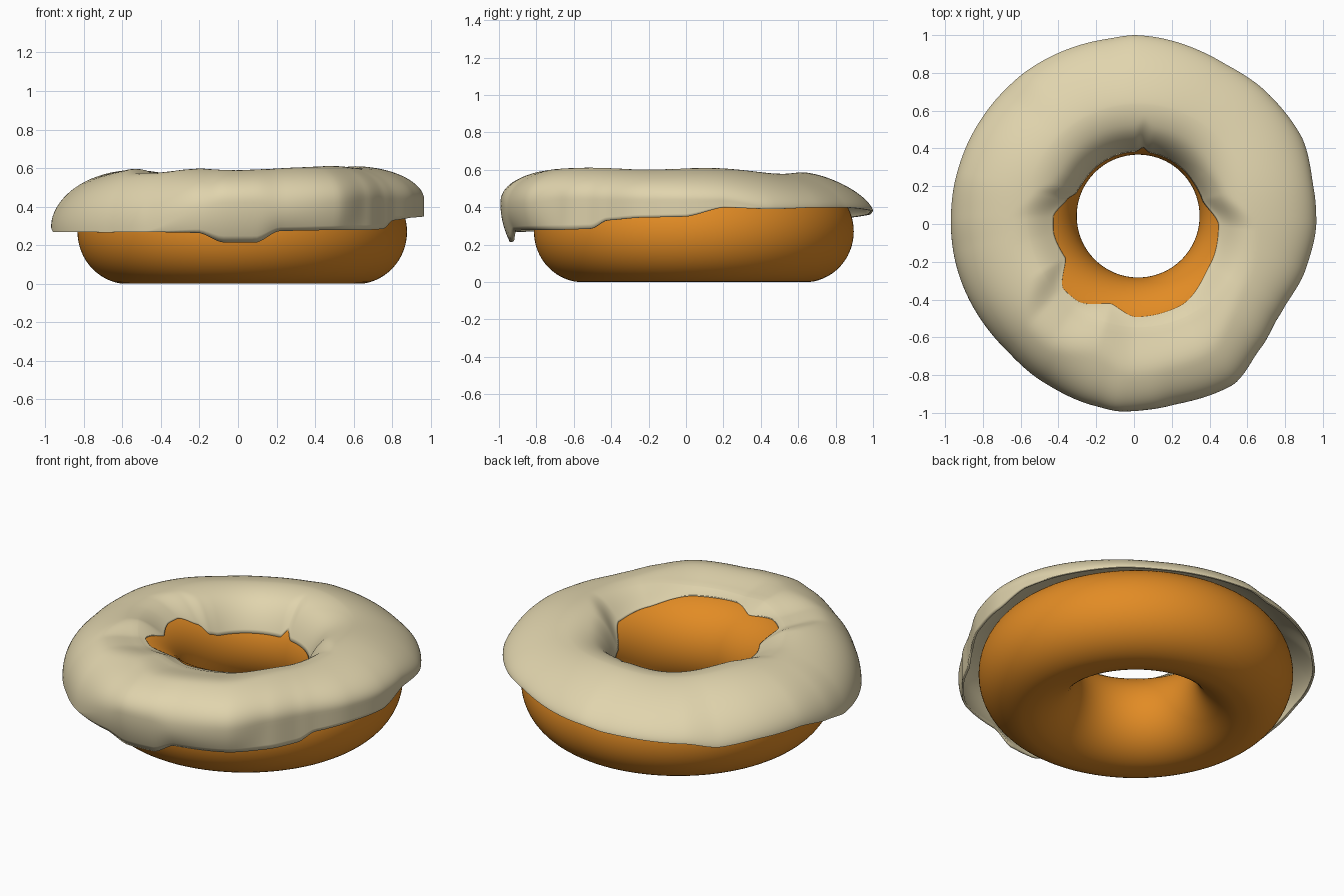
import bpy, math

if "Cube" in bpy.data.objects:
    bpy.data.objects.remove(bpy.data.objects["Cube"])

C, A, B, ZC = 0.59, 0.265, 0.272, 0.27      # dough tube: ring radius, half width, half height, middle
CX, CY = 0.022, 0.042                        # dough centre
SEG = 240

# icing skirt: angle, widest radius, height of widest point, inward curl, edge height
SKIRT = [(0, .965, .44, 0, .35), (12, .97, .44, 0, .40), (27, 1.0, .40, 0, .39),
         (45, .99, .40, 0, .40), (60, .975, .40, 0, .40), (90, 1.0, .38, 0, .38),
         (98, .99, .36, 0, .36), (125, .99, .34, 0, .34), (135, .985, .31, 0, .31),
         (150, .98, .33, 0, .33), (165, .975, .335, 0, .335), (178, .97, .30, 0, .30),
         (188, .968, .27, 0, .27), (225, .95, .268, 0, .268), (240, .965, .27, 0, .27),
         (258, .985, .38, .02, .265), (265, .995, .42, .05, .215), (276, .985, .42, .05, .215),
         (283, .98, .40, .04, .275), (302, 1.0, .42, .03, .28), (315, .94, .44, 0, .28),
         (326, .91, .44, 0, .285), (332, .91, .44, 0, .33), (345, .94, .44, 0, .345)]

# icing edge around the hole: angle, position round the tube (0 = hole wall, 90 = crest)
HOLE = [(14, 26), (32, 22), (80, 22), (86, 33), (92, 22), (150, 22), (159, 26), (167, 41),
        (180, 58), (192, 60), (210, 57), (224, 82), (235, 82), (253, 67), (268, 78),
        (296, 76), (325, 61), (354, 53)]


def smooth(t):
    t = max(0.0, min(1.0, t))
    return t * t * (3 - 2 * t)


def lookup(table, deg):
    """Smooth periodic interpolation of a table keyed by angle."""
    rows = [(table[-1][0] - 360,) + table[-1][1:]] + table + [(table[0][0] + 360,) + table[0][1:]]
    for p, q in zip(rows, rows[1:]):
        if p[0] <= deg <= q[0]:
            t = (deg - p[0]) / (q[0] - p[0])
            t = 0.5 * t + 0.5 * smooth(t)
            return [a + (b - a) * t for a, b in zip(p[1:], q[1:])]


def ring_mesh(name, profile, closed, color):
    """Sweep profile(angle) -> list of points around the ring."""
    rings = [profile(360 * i / SEG) for i in range(SEG)]
    n = len(rings[0])
    verts = [p for ring in rings for p in ring]
    faces = []
    for i in range(SEG):
        k = (i + 1) % SEG
        for j in range(n if closed else n - 1):
            m = (j + 1) % n
            faces.append((i * n + j, i * n + m, k * n + m, k * n + j))
    mesh = bpy.data.meshes.new(name)
    mesh.from_pydata(verts, [], faces)
    mesh.polygons.foreach_set("use_smooth", [True] * len(faces))
    mat = bpy.data.materials.new(color[0])
    mat.diffuse_color = color[1]
    mat.use_nodes = True
    mat.node_tree.nodes["Principled BSDF"].inputs["Base Color"].default_value = mat.diffuse_color
    mesh.materials.append(mat)
    obj = bpy.data.objects.new(name, mesh)
    bpy.context.collection.objects.link(obj)
    return obj


def place(deg, r, z, w):
    a = math.radians(deg)
    return (r * math.cos(a) + CX * w, r * math.sin(a) + CY * w, z)


def dough_profile(deg):
    pts = []
    for j in range(64):
        p = 2 * math.pi * j / 64
        pts.append(place(deg, C - A * math.cos(p), max(0.0, ZC + B * math.sin(p)), 1))
    return pts


def icing_profile(deg):
    a = math.radians(deg)
    R, zw, curl, ze = lookup(SKIRT, deg)
    p0 = lookup(HOLE, deg)[0]
    top = 0.597 - 0.02 * math.sin(a) + 0.008 * math.sin(5 * a + 0.5) + 0.008 * math.cos(a)
    base = ZC + B
    pts = []
    # hole wall up to the crest
    for j in range(16):
        p = p0 + (90 - p0) * j / 16
        off = 0.006 + smooth((p - p0) / 45) * (top - base - 0.006)
        pr = math.radians(p)
        pts.append(place(deg, C - (A + off * 0.6) * math.cos(pr), ZC + (B + off) * math.sin(pr), 1))
    # crest out to the widest point
    e = 2 / (1.9 - 0.4 * math.sin(a))
    for j in range(25):
        u = math.pi / 2 * j / 24
        lift = smooth((90 + math.degrees(u) - p0) / 45)
        zt = base + 0.006 + lift * (top - base - 0.006)
        s, c = math.sin(u) ** e, max(0.0, math.cos(u)) ** e
        pts.append(place(deg, C + (R - C) * s, zw + (zt - zw) * c, 1 - s))
    # hanging edge
    for j in range(1, 7):
        t = j / 6
        pts.append(place(deg, R - curl * t * t, zw + (ze - 0.001 - zw) * t, 0))
    return pts


ring_mesh("dough", dough_profile, True, ("baked orange", (0.76, 0.26, 0.018, 1)))
icing = ring_mesh("icing", icing_profile, False, ("cream icing", (0.75, 0.66, 0.42, 1)))

# thin shell, thickened inward
solid = icing.modifiers.new("thickness", 'SOLIDIFY')
solid.thickness = 0.012
solid.offset = -1

# make both surfaces face outward
import bmesh
for obj in list(bpy.context.collection.objects):
    bm = bmesh.new()
    bm.from_mesh(obj.data)
    crest = max(bm.faces, key=lambda f: f.calc_center_median().z)
    if crest.normal.z < 0:
        bmesh.ops.reverse_faces(bm, faces=bm.faces)
    bm.to_mesh(obj.data)
    bm.free()
